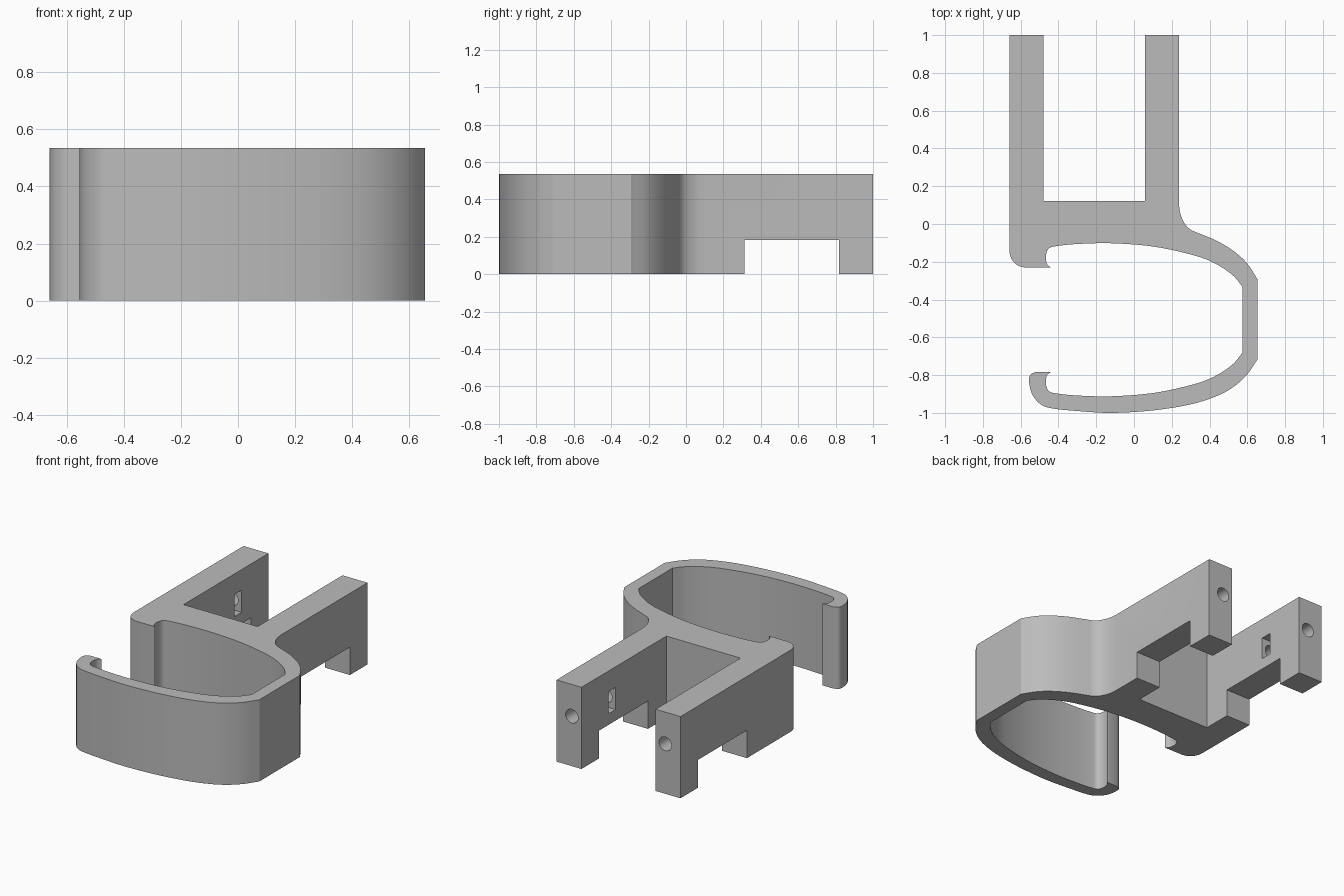
import bpy, bmesh, math
from mathutils import Vector, Matrix

cube = bpy.data.objects.get("Cube")
if cube:
    bpy.data.objects.remove(cube, do_unlink=True)

HEIGHT = 0.535
MID_Y = -0.507          # symmetry line of the clip opening

grey = bpy.data.materials.new("grey_plastic")
grey.use_nodes = True
grey.diffuse_color = (0.5, 0.5, 0.5, 1)
grey.node_tree.nodes["Principled BSDF"].inputs["Base Color"].default_value = (0.5, 0.5, 0.5, 1)


def spline(points, steps=5):
    """Smooth run through the points."""
    p = [Vector(q) for q in points]
    p = [2 * p[0] - p[1]] + p + [2 * p[-1] - p[-2]]
    out = []
    for a, b, c, d in zip(p, p[1:], p[2:], p[3:]):
        for i in range(steps):
            t = i / steps
            out.append(0.5 * (2 * b + (c - a) * t + (2 * a - 5 * b + 4 * c - d) * t * t
                              + (3 * b - a - 3 * c + d) * t ** 3))
    return [tuple(v) for v in out] + [tuple(points[-1])]


def mirrored(points):
    return [(x, 2 * MID_Y - y) for x, y in reversed(points)]


def make_object(name, bm):
    bmesh.ops.recalc_face_normals(bm, faces=bm.faces)
    mesh = bpy.data.meshes.new(name)
    bm.to_mesh(mesh)
    bm.free()
    mesh.materials.append(grey)
    ob = bpy.data.objects.new(name, mesh)
    bpy.context.collection.objects.link(ob)
    return ob


def box(name, lo, hi):
    bm = bmesh.new()
    size = [b - a for a, b in zip(lo, hi)]
    centre = [(a + b) / 2 for a, b in zip(lo, hi)]
    bmesh.ops.create_cube(bm, size=1, matrix=Matrix.Translation(centre) @ Matrix.Diagonal((*size, 1)))
    return make_object(name, bm)


def bore(name, x, y0, y1, z, radius):
    bm = bmesh.new()
    turn = Matrix.Translation((x, (y0 + y1) / 2, z)) @ Matrix.Rotation(math.pi / 2, 4, 'X')
    bmesh.ops.create_cone(bm, cap_ends=True, segments=32, radius1=radius, radius2=radius,
                          depth=y1 - y0, matrix=turn)
    return make_object(name, bm)


# Bracket outline: two arms, web, fillet and the open clip loop
arms = [(-0.66, 1), (-0.48, 1), (-0.48, 0.122), (0.057, 0.122), (0.057, 1), (0.238, 1)]
fillet = [(0.238, 0.1), (0.247, 0.05), (0.27, 0.0), (0.30, -0.03), (0.34, -0.048),
          (0.44, -0.09), (0.53, -0.145), (0.60, -0.21), (0.655, -0.295)]
outer = [(0.655, -0.715), (0.60, -0.795), (0.53, -0.86), (0.44, -0.91), (0.30, -0.955),
         (0.1, -0.987), (-0.12, -1.0), (-0.3, -0.99), (-0.44, -0.975), (-0.50, -0.95),
         (-0.54, -0.9), (-0.555, -0.84), (-0.55, -0.8), (-0.52, -0.783)]
hook = [(-0.44, -0.783), (-0.462, -0.805), (-0.466, -0.85), (-0.45, -0.885), (-0.41, -0.897),
        (-0.3, -0.908), (-0.12, -0.912), (0.1, -0.895), (0.3, -0.853), (0.42, -0.81),
        (0.52, -0.745), (0.575, -0.68)]
heel = [(-0.58, -0.23), (-0.61, -0.222), (-0.64, -0.198), (-0.655, -0.168), (-0.66, -0.14)]
inner = spline(hook)
outline = arms + spline(fillet) + spline(outer) + inner + mirrored(inner) + spline(heel)

bm = bmesh.new()
base = bm.faces.new([bm.verts.new((x, y, 0)) for x, y in outline])
top = bmesh.ops.extrude_face_region(bm, geom=[base])["geom"]
bmesh.ops.translate(bm, vec=(0, 0, HEIGHT), verts=[v for v in top if isinstance(v, bmesh.types.BMVert)])
bracket = make_object("clip_bracket", bm)

# Cutters: underside notch, then screw bores and nut slots in both arms
cutters = [box("notch_cutter", (-1, 0.312, -0.1), (1, 0.818, 0.182))]
for side, face_x, inward in (("left", 0.057, 1), ("right", -0.48, -1)):
    near, far = sorted((face_x - inward * 0.05, face_x + inward * 0.125))
    cutters.append(box(side + "_nut_slot_cutter", (near, 0.648, 0.255), (far, 0.722, 0.4)))
    cutters.append(bore(side + "_screw_bore_cutter", face_x + inward * 0.07, 0.5, 1.1, 0.327, 0.045))

for cutter in cutters:
    cut = bracket.modifiers.new(cutter.name, 'BOOLEAN')
    cut.operation = 'DIFFERENCE'
    cut.solver = 'EXACT'
    cut.object = cutter

# Bake the cuts and drop the cutters
bpy.context.view_layer.update()
graph = bpy.context.evaluated_depsgraph_get()
baked = bpy.data.meshes.new_from_object(bracket.evaluated_get(graph))
bracket.modifiers.clear()
bracket.data = baked
for cutter in cutters:
    bpy.data.objects.remove(cutter, do_unlink=True)

# Smooth curves, crisp edges
bpy.ops.object.select_all(action='DESELECT')
bracket.select_set(True)
bpy.context.view_layer.objects.active = bracket
bpy.ops.object.shade_smooth_by_angle(angle=math.radians(30))
